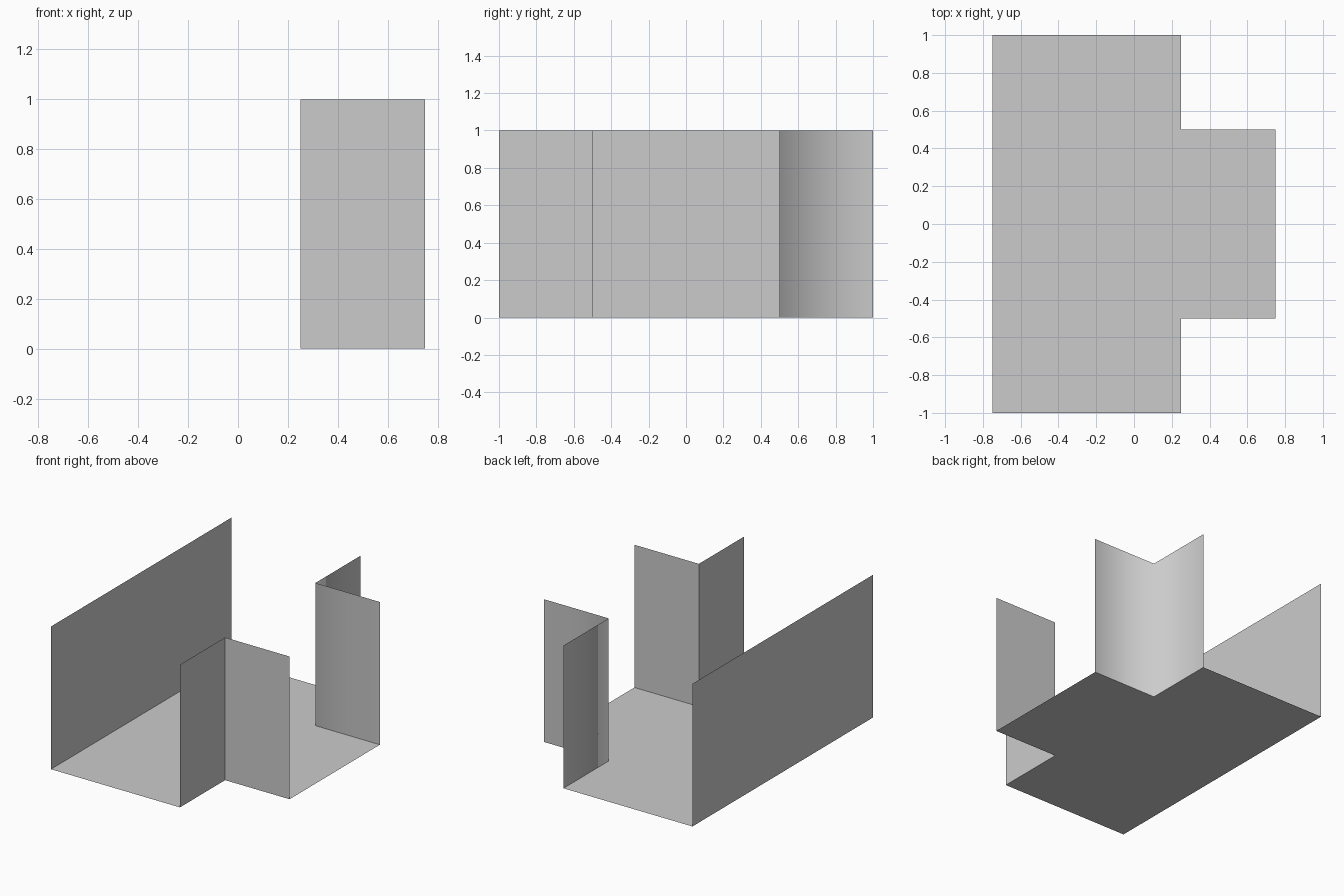
import bpy

if "Cube" in bpy.data.objects:
    bpy.data.objects.remove(bpy.data.objects["Cube"])


def add_mesh(name, verts, faces, smooth=False):
    mesh = bpy.data.meshes.new(name)
    mesh.from_pydata(verts, [], faces)
    mesh.polygons.foreach_set("use_smooth", [smooth] * len(mesh.polygons))
    mesh.update()
    obj = bpy.data.objects.new(name, mesh)
    bpy.context.collection.objects.link(obj)
    return obj


def add_wall(name, path, smooth=False, height=1.0):
    """Raise an open plan path into a thin wall."""
    n = len(path)
    verts = [(x, y, z) for z in (0, height) for x, y in path]
    faces = [(i, i + 1, n + i + 1, n + i) for i in range(n - 1)]
    return add_mesh(name, verts, faces, smooth)


# Plan corners of the T-junction
front_corner = [(0.25, -1), (0.25, -0.5), (0.75, -0.5)]
back_corner = [(0.75, 0.5), (0.25, 0.5), (0.25, 1)]
straight = [(-0.75, 1), (-0.75, -1)]

# T-shaped floor
outline = front_corner + back_corner + straight
add_mesh("floor", [(x, y, 0) for x, y in outline], [tuple(range(len(outline)))])

# Walls; the three passage ends and the top stay open
add_wall("straight_wall", straight)
add_wall("front_corner_wall", front_corner)
add_wall("back_corner_wall", back_corner, smooth=True)
